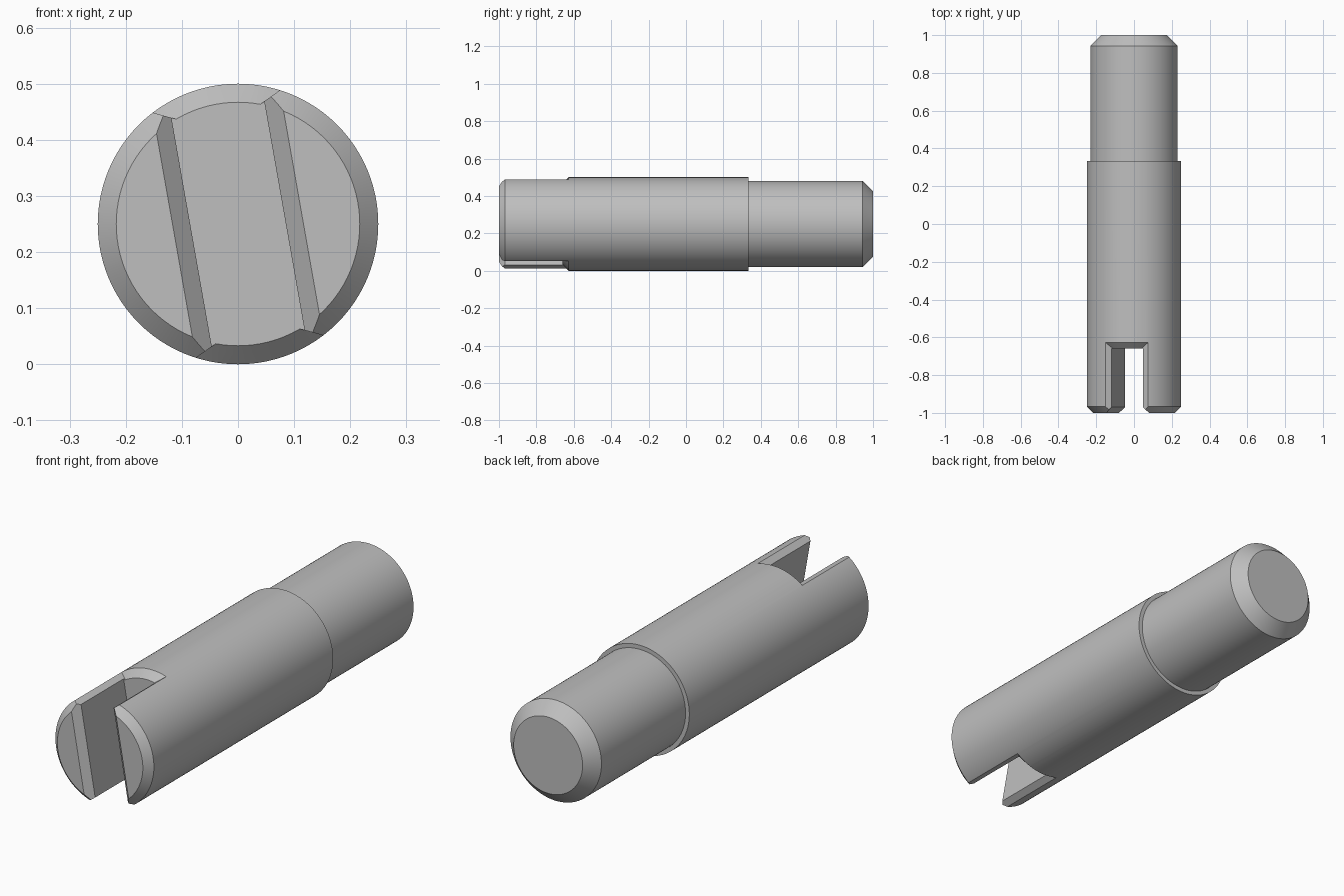
import bpy, bmesh, math
from mathutils import Matrix, Vector

cube = bpy.data.objects.get("Cube")
if cube:
    bpy.data.objects.remove(cube, do_unlink=True)

R = 0.25          # shaft radius, also the height of its axis
SLOT = 0.084      # half width of the slot
FLOOR = -0.66     # depth at which the slot ends
TILT = Matrix.Rotation(math.radians(-10), 4, 'Y')

steel = bpy.data.materials.new("grey_steel")
steel.use_nodes = True
grey = (0.52, 0.52, 0.52, 1)
steel.diffuse_color = grey
steel.node_tree.nodes["Principled BSDF"].inputs["Base Color"].default_value = grey


def finish(name, bm, helper=False):
    bmesh.ops.recalc_face_normals(bm, faces=bm.faces)
    mesh = bpy.data.meshes.new(name)
    bm.to_mesh(mesh)
    bm.free()
    mesh.materials.append(steel)
    obj = bpy.data.objects.new(name, mesh)
    obj.location.z = R
    bpy.context.collection.objects.link(obj)
    obj.hide_render = helper
    return obj


def lathe(name, profile, helper=False, sides=96):
    """Closed solid turned about the y axis from (radius, y) points."""
    bm = bmesh.new()
    rings = []
    for r, y in profile:
        angles = [2 * math.pi * i / sides for i in range(sides)]
        rings.append([bm.verts.new((r * math.cos(a), y, r * math.sin(a))) for a in angles])
    for a, b in zip(rings, rings[1:]):
        for i in range(sides):
            j = (i + 1) % sides
            bm.faces.new((a[i], a[j], b[j], b[i]))
    bm.faces.new(rings[0])
    bm.faces.new(rings[-1])
    return finish(name, bm, helper)


def hull(name, points):
    """Convex cutter, tilted with the slot and symmetric in x."""
    bm = bmesh.new()
    for x, y, z in points:
        for s in (-1, 1):
            bm.verts.new(TILT @ Vector((s * x, y, z)))
    bmesh.ops.convex_hull(bm, input=bm.verts)
    bmesh.ops.dissolve_limit(bm, angle_limit=0.01, verts=bm.verts, edges=bm.edges)
    return finish(name, bm, True)


def cut(obj, cutter):
    mod = obj.modifiers.new(cutter.name, 'BOOLEAN')
    mod.operation = 'DIFFERENCE'
    mod.solver = 'EXACT'
    mod.object = cutter
    bpy.context.view_layer.update()
    bpy.context.view_layer.objects.active = obj
    bpy.ops.object.modifier_apply(modifier=mod.name)


# Stepped shaft with chamfered ends
shaft = lathe("slotted_shaft", [(0.217, -1), (R, -0.967), (R, 0.333),
                                (0.231, 0.333), (0.231, 0.943), (0.175, 1)])

# Slot and the chamfered mouth at its open end
slot = hull("slot_cutter", [(SLOT, y, z) for y in (-1.2, FLOOR) for z in (-0.4, 0.4)])
mouth = hull("mouth_cutter", [(SLOT + d, -0.969 - d, z)
                              for d in (-0.03, 0.1) for z in (-0.4, 0.4)])

# Flares that bevel the slot's long edges, stopped by a cone at the slot floor
cone = lathe("floor_cone", [(0.117, FLOOR - 0.1), (0.417, FLOOR + 0.2)], True)
flares = []
for side in (-1, 1):
    flare = hull("flare_cutter", [(SLOT + 2.07 * d, y, side * (0.207 + d))
                                  for y in (-1.2, -0.6) for d in (-0.02, 0.06)])
    cut(flare, cone)
    flares.append(flare)

for cutter in (slot, mouth, *flares):
    cut(shaft, cutter)

# Remove spent cutters, then shade the round surfaces
for helper in (slot, mouth, cone, *flares):
    bpy.data.objects.remove(helper, do_unlink=True)
bpy.ops.object.select_all(action='DESELECT')
shaft.select_set(True)
bpy.context.view_layer.objects.active = shaft
bpy.ops.object.shade_smooth_by_angle(angle=math.radians(25))
